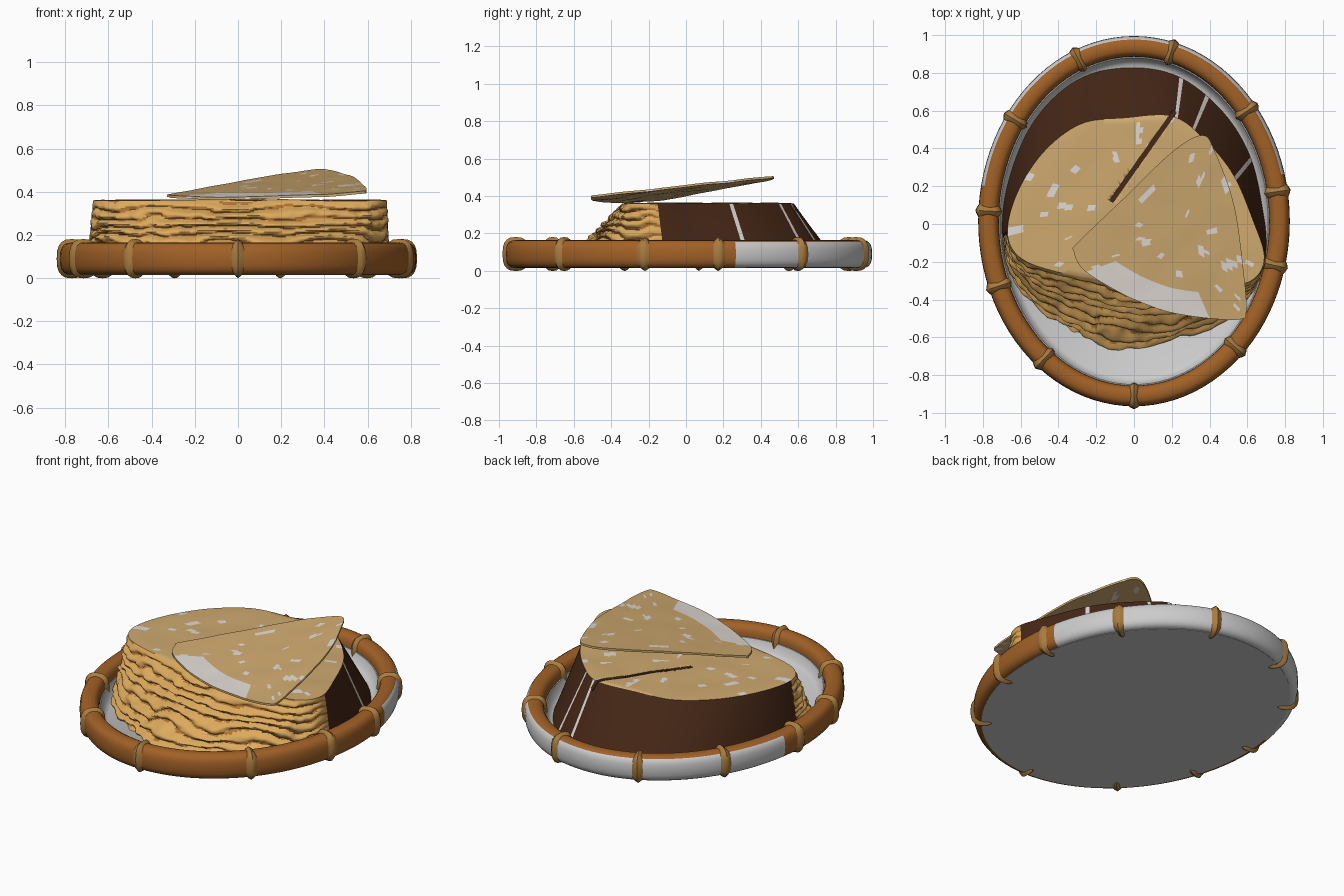
import bpy, bmesh, random
from math import sin, cos, pi, atan2, tau
from mathutils import Vector, noise

if "Cube" in bpy.data.objects:
    bpy.data.objects.remove(bpy.data.objects["Cube"])

random.seed(4)
A, B, YC = 0.77, 0.925, 0.015        # centre line of the oval rim


def mat(name, r, g, b):
    m = bpy.data.materials.new(name)
    m.diffuse_color = (r, g, b, 1)
    m.use_nodes = True
    m.node_tree.nodes["Principled BSDF"].inputs["Base Color"].default_value = m.diffuse_color
    return m


TAN = mat("tan crust", 0.62, 0.40, 0.16)
GOLD = mat("golden layers", 0.72, 0.40, 0.11)
TOAST = mat("toasted layers", 0.42, 0.17, 0.03)
BROWN = mat("dark brown", 0.06, 0.02, 0.008)
CREAM = mat("cream", 0.75, 0.70, 0.66)
CANE = mat("cane", 0.36, 0.12, 0.02)
KNOT = mat("cane knot", 0.40, 0.20, 0.05)
PALE = mat("pale cane", 0.6, 0.6, 0.6)


def finish(name, bm, mats=(), angle=40):
    bmesh.ops.recalc_face_normals(bm, faces=bm.faces)
    me = bpy.data.meshes.new(name)
    bm.to_mesh(me)
    bm.free()
    ob = bpy.data.objects.new(name, me)
    bpy.context.collection.objects.link(ob)
    for m in mats:
        me.materials.append(m)
    bpy.ops.object.select_all(action='DESELECT')
    ob.select_set(True)
    bpy.context.view_layer.objects.active = ob
    bpy.ops.object.shade_smooth_by_angle(angle=angle * pi / 180)
    return ob


def loft(bm, rings, pick=None, loop=False, cap=True):
    """Skin closed rings; pick(ring, column) gives the material slot."""
    vs = [[bm.verts.new(p) for p in r] for r in rings]
    n, m = len(vs[0]), len(vs)
    for i in range(m if loop else m - 1):
        r, s = vs[i], vs[(i + 1) % m]
        for j in range(n):
            k = (j + 1) % n
            f = bm.faces.new((r[j], r[k], s[k], s[j]))
            if pick:
                f.material_index = pick(i, j)
    if cap and not loop:
        f = bm.faces.new(vs[0])
        g = bm.faces.new(vs[-1])
        if pick:
            f.material_index, g.material_index = pick(0, 0), pick(m - 2, 0)


def spline(pts, t):
    n, i = len(pts), int(t)
    u = t - i
    p, q, r, s = (Vector(pts[(i + k) % n]) for k in (-1, 0, 1, 2))
    return 0.5 * (2*q + (r - p)*u + (2*p - 5*q + 4*r - s)*u*u + (3*q - p - 3*r + s)*u**3)


def rim_point(t, off, z):
    n = Vector((B * cos(t), A * sin(t), 0)).normalized()
    return Vector((A * cos(t), YC + B * sin(t), z)) + n * off


def section(s, grow=0):
    """Rounded-rectangle cross-section of the rim."""
    c, d = cos(s), sin(s)
    f = lambda v: (abs(v) ** 0.75) * (1 if v > 0 else -1)
    return f(c) * (0.055 + grow), 0.09 + f(d) * (0.075 + grow)


# oval rim, pale on its outer back half
SEG, SID = 96, 20
bm = bmesh.new()
rings = [[rim_point(tau*i/SEG, *section(tau*j/SID)) for j in range(SID)] for i in range(SEG)]


def rim_pick(i, j):
    outer_low = j <= 2 or j >= 12
    return 1 if outer_low and 0.2 < sin(tau * i / SEG) else 0


loft(bm, rings, rim_pick, loop=True)
finish("tray_rim", bm, (CANE, PALE), 60)

# knots around the rim
knots = [(0, -.92), (.55, -.67), (.78, -.23), (.80, .18), (.61, .61), (.2, .93),
         (-.3, .89), (-.65, .57), (-.79, .07), (-.74, -.34), (-.48, -.72)]
bm = bmesh.new()
for x, y in knots:
    t0 = atan2((y - YC) / B, x / A)
    rings = []
    for u, grow in ((-1, -.006), (-.45, .008), (0, .016), (.45, .008), (1, -.006)):
        ring = []
        for j in range(SID):
            s = tau * j / SID
            w = 0.022 + 0.016 * abs(cos(s))
            ring.append(rim_point(t0 + u * w / 0.85, *section(s, grow)))
        rings.append(ring)
    loft(bm, rings)
finish("rim_knots", bm, (KNOT,), 50)

# tray base with a sloping inner lip
bm = bmesh.new()
prof = [(0.01, .014), (0, .10), (-.06, .10), (-.075, .05), (-.10, .03)]
loft(bm, [[rim_point(tau*i/SEG, o, z) for i in range(SEG)] for o, z in prof])
finish("tray_base", bm)

# layered cake: matching control points on the top and bottom outlines
top = [(-.67, -.05), (-.60, -.18), (-.42, -.25), (-.2, -.29), (0, -.33), (.22, -.34),
       (.45, -.33), (.62, -.30), (.69, -.18), (.63, .02), (.52, .27), (.36, .46),
       (.2, .57), (-.05, .56), (-.28, .53), (-.48, .38), (-.62, .16)]
bot = [(-.70, -.08), (-.63, -.3), (-.48, -.47), (-.3, -.58), (-.1, -.66), (.15, -.63),
       (.42, -.54), (.6, -.39), (.70, -.15), (.68, .1), (.61, .38), (.45, .62),
       (.22, .79), (-.05, .83), (-.32, .76), (-.54, .54), (-.67, .22)]
PER, LAYERS, STEPS, Z0, Z1 = 12, 8, 6, 0.025, 0.36
COLS, ROWS, CAPS = len(top) * PER, LAYERS * STEPS, 16


def front(t):
    return max(0, min(1, t + 0.3, 8.2 - t)) if t < 16.5 else 0


def layer(t, v):
    return v * LAYERS + 0.9 * noise.noise((t * 0.9, v * 3, 2)) + 0.3 * noise.noise((t * 3, v * 4, 7))


rings = []
for r in range(ROWS + 1):
    v, ring = r / ROWS, []
    for c in range(COLS):
        t = c / PER
        p = spline(bot, t).lerp(spline(top, t), v)
        fade = min(1, (1 - v) * 8)
        bulge = abs(sin(pi * layer(t, v))) - 0.6 + 0.5 * noise.noise((t * 4, v * 9, 1))
        p += p.normalized() * 0.028 * bulge * front(t) * fade
        ring.append((p.x, p.y, Z0 + (Z1 - Z0) * v))
    rings.append(ring)
centre = Vector((0, 0.1))
for k in range(1, CAPS):
    ring = []
    for c in range(COLS):
        p = spline(top, c / PER).lerp(centre, k / CAPS)
        ring.append((p.x, p.y, Z1 + 0.006 * noise.noise((p.x * 5, p.y * 5, 0)) + 0.002))
    rings.append(ring)


def speckle(p):
    return noise.noise((p[0] * 15, p[1] * 15, 3)) > 0.42


def cake_pick(r, c):
    if r >= ROWS:
        return 4 if speckle(rings[r][c]) else 0
    t = c / PER
    if front(t) > 0.1:
        return 2 if abs(sin(pi * layer(t, r / ROWS))) < 0.4 else 1
    return 4 if c in (11 * PER - 14, 11 * PER + 3, 12 * PER - 2) else 3


bm = bmesh.new()
loft(bm, rings, cake_pick)
MATS = (TAN, GOLD, TOAST, BROWN, CREAM)
cake = finish("layered_cake", bm, MATS, 50)

# narrow knife cut in the cake top
bm = bmesh.new()
p, q = Vector((-.12, .12, 0)), Vector((.215, .595, 0))
side = (q - p).normalized().cross(Vector((0, 0, 1))) * 0.011
loft(bm, [[v + Vector((0, 0, z)) for v in (p - side, p + side, q + side, q - side)] for z in (.25, .42)],
     lambda i, j: 3)
cutter = finish("knife_cut", bm, MATS)
cutter.hide_render = True
cutter.hide_viewport = False
bo = cake.modifiers.new("cut", 'BOOLEAN')
bo.operation, bo.object, bo.solver = 'DIFFERENCE', cutter, 'EXACT'
bpy.context.view_layer.objects.active = cake
bpy.ops.object.modifier_apply(modifier=bo.name)
bpy.data.objects.remove(cutter)

# thin tilted slice lying on top
edge = [(-.32, -.14), (-.27, -.24), (-.1, -.35), (.05, -.42), (.2, -.47), (.4, -.5), (.56, -.505),
        (.595, -.46), (.58, -.25), (.53, .1), (.43, .38), (.36, .47), (.2, .38), (-.05, .14), (-.3, -.1)]
a, b, c = Vector((-.32, -.14, .375)), Vector((.59, -.5, .39)), Vector((.36, .47, .492))
nrm = (b - a).cross(c - a)


def on_plane(p, dz):
    z = a.z - (nrm.x * (p.x - a.x) + nrm.y * (p.y - a.y)) / nrm.z
    return (p.x, p.y, z + dz + 0.004 * noise.noise((p.x * 6, p.y * 6, 5)))


SP, mid = 8, Vector((.22, -.08))
fan = lambda f, dz: [on_plane(mid.lerp(spline(edge, j / SP), f), dz) for j in range(len(edge) * SP)]
N = 12
rings = [fan(k / N, 0) for k in range(1, N + 1)] + [fan(k / N, 0.012) for k in range(N, 0, -1)]


def slice_pick(i, j):
    x, y, z = rings[i][j]
    white = i >= N and N + 3 >= i and SP < j < 5 * SP
    return 1 if white or speckle((x, y)) else 0


bm = bmesh.new()
loft(bm, rings, slice_pick)
finish("loose_slice", bm, (TAN, CREAM))
